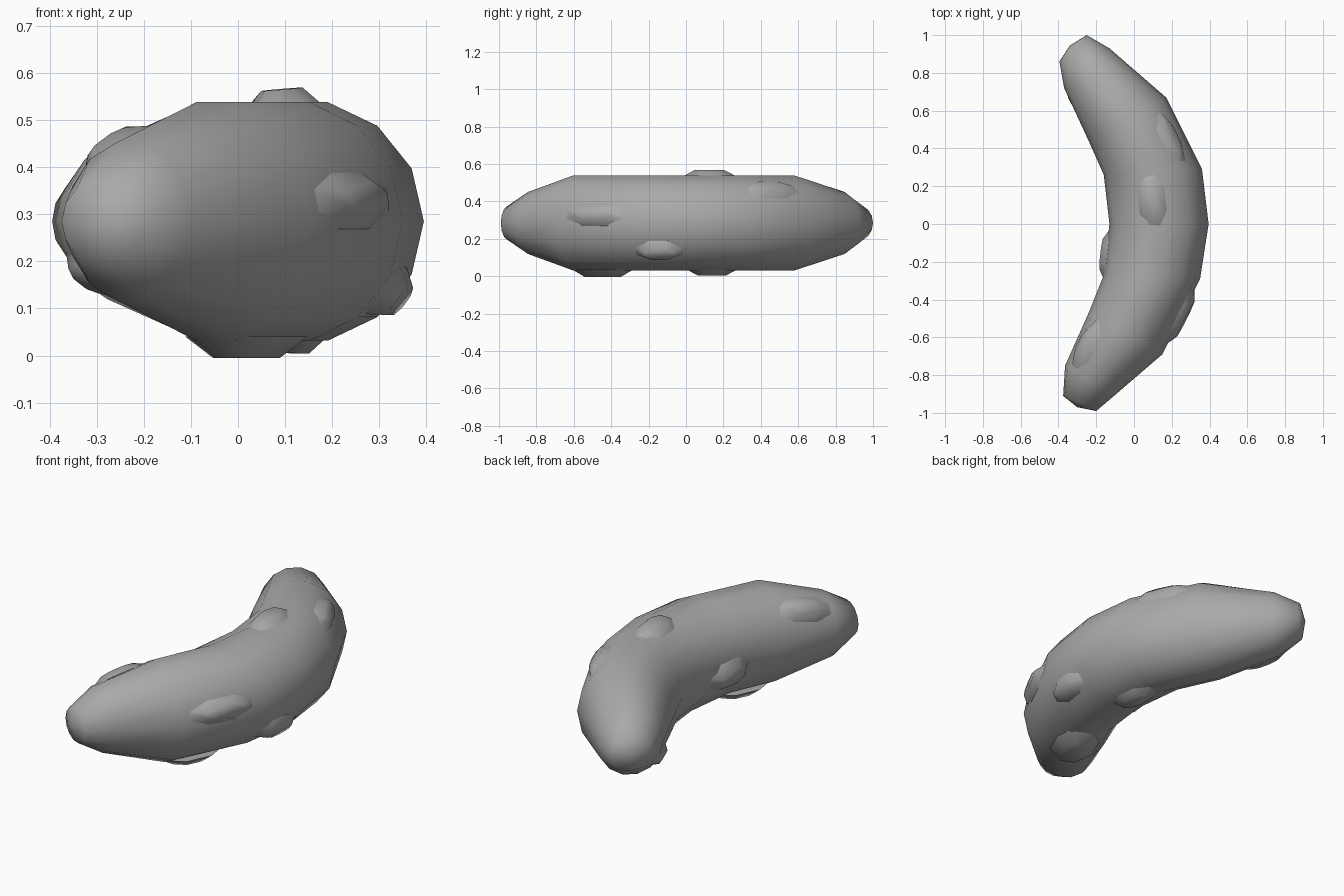
import bpy, math
from mathutils import Vector

if "Cube" in bpy.data.objects:
    bpy.data.objects.remove(bpy.data.objects["Cube"], do_unlink=True)

grey = bpy.data.materials.new("mid grey")
grey.use_nodes = True
colour = (0.4, 0.4, 0.4, 1)
grey.diffuse_color = colour
grey.node_tree.nodes["Principled BSDF"].inputs["Base Color"].default_value = colour

SIDES = 14
MID_Z = 0.285
# Stations from front to back: outer x, y, inner x, y, half height
STATIONS = [
    (-0.20, -0.99, -0.375, -0.91, 0.09),
    (-0.10, -0.905, -0.365, -0.75, 0.17),
    (0.15, -0.69, -0.24, -0.47, 0.26),
    (0.35, -0.29, -0.16, -0.27, 0.26),
    (0.395, 0.0, -0.13, 0.0, 0.26),
    (0.36, 0.29, -0.16, 0.26, 0.26),
    (0.17, 0.67, -0.24, 0.44, 0.26),
    (-0.13, 0.93, -0.37, 0.72, 0.17),
    (-0.25, 1.0, -0.395, 0.86, 0.09),
]


def surface(t, angle):
    """Point on the body at station t (may be fractional) and angle."""
    i = min(int(t), len(STATIONS) - 2)
    f = t - i
    ox, oy, ix, iy, rz = [a + (b - a) * f for a, b in zip(STATIONS[i], STATIONS[i + 1])]
    outer, inner = Vector((ox, oy, MID_Z)), Vector((ix, iy, MID_Z))
    p = (outer + inner) / 2 + (outer - inner) / 2 * math.cos(angle)
    p.z += rz * math.sin(angle)
    return p


def make(name, verts, faces, sharp):
    mesh = bpy.data.meshes.new(name)
    mesh.from_pydata(verts, [], faces)
    mesh.materials.append(grey)
    obj = bpy.data.objects.new(name, mesh)
    bpy.context.collection.objects.link(obj)
    bpy.ops.object.select_all(action="DESELECT")
    obj.select_set(True)
    bpy.context.view_layer.objects.active = obj
    bpy.ops.object.mode_set(mode="EDIT")
    bpy.ops.mesh.select_all(action="SELECT")
    bpy.ops.mesh.normals_make_consistent(inside=False)
    bpy.ops.object.mode_set(mode="OBJECT")
    bpy.ops.object.shade_smooth_by_angle(angle=math.radians(sharp))


# Curved body with blunt rounded ends
n = len(STATIONS)
verts = [surface(t, math.tau * k / SIDES) for t in range(n) for k in range(SIDES)]
faces = []
for t in range(n - 1):
    for k in range(SIDES):
        a, b = t * SIDES + k, t * SIDES + (k + 1) % SIDES
        faces.append((a, b, b + SIDES, a + SIDES))
verts += [Vector((-0.3, -0.97, MID_Z)), Vector((-0.34, 0.945, MID_Z))]
for start, tip in ((0, n * SIDES), ((n - 1) * SIDES, n * SIDES + 1)):
    faces += [(start + k, start + (k + 1) % SIDES, tip) for k in range(SIDES)]
make("curved_body", verts, faces, 80)


def bump(name, t, degrees, length, width, height):
    """Low raised pad lying along the body."""
    a = math.radians(degrees)
    p = surface(t, a)
    along = (surface(t + 0.1, a) - surface(t - 0.1, a)).normalized()
    across = surface(t, a + 0.1) - surface(t, a - 0.1)
    across = (across - along * across.dot(along)).normalized()
    up = across.cross(along)
    if up.dot(p - surface(t, a + math.pi)) < 0:
        up.negate()
    # Elongated eight-sided loops, sunk at the base and flat on top
    pts = []
    for scale, lift in ((1.0, -0.015), (0.55, height)):
        for k in range(8):
            c = math.tau * (k + 0.5) / 8
            pts.append(p + along * (length / 2 * scale * math.cos(c))
                       + across * (width / 2 * scale * math.sin(c)) + up * lift)
    quads = [(k, (k + 1) % 8, (k + 1) % 8 + 8, k + 8) for k in range(8)]
    make(name, pts, quads + [tuple(range(8)), tuple(range(8, 16))], 60)


bump("top_bump", 4.45, 95, 0.32, 0.16, 0.022)
bump("front_belly_bump", 2.45, 270, 0.36, 0.24, 0.03)
bump("rear_belly_bump", 4.5, 268, 0.3, 0.16, 0.02)
bump("outer_low_bump", 3.5, -36, 0.3, 0.14, 0.03)
bump("outer_front_bump", 2.5, 10, 0.4, 0.14, 0.03)
bump("outer_rear_bump", 5.5, 45, 0.36, 0.14, 0.015)
bump("inner_bump", 3.4, 190, 0.32, 0.16, 0.028)
bump("front_shoulder_bump", 1.5, 135, 0.34, 0.14, 0.025)
bump("rear_inner_bump", 6.7, 215, 0.3, 0.12, 0.02)
